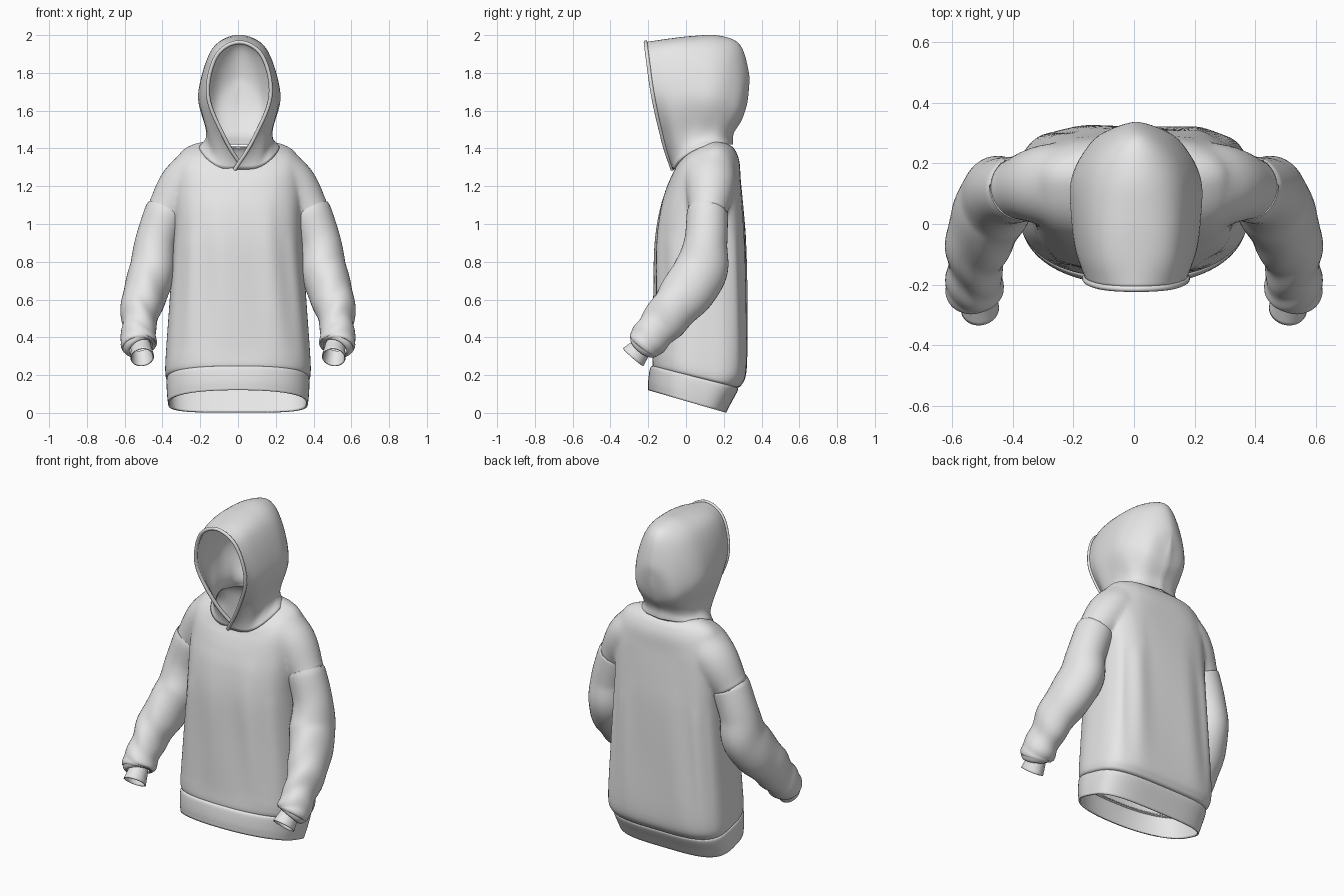
import bpy, bmesh, math
from mathutils import Vector

if "Cube" in bpy.data.objects:
    bpy.data.objects.remove(bpy.data.objects["Cube"], do_unlink=True)

# Single fabric colour
fabric = bpy.data.materials.new("light_grey_fabric")
fabric.use_nodes = True
grey = (.8, .8, .8, 1)
fabric.diffuse_color = grey
fabric.node_tree.nodes["Principled BSDF"].inputs["Base Color"].default_value = grey


def spline(keys, steps):
    """Smooth curve through keys of any dimension."""
    keys = [Vector(k) for k in keys]
    padded = [keys[0] * 2 - keys[1]] + keys + [keys[-1] * 2 - keys[-2]]
    out = []
    for a, b, c, d in zip(padded, padded[1:], padded[2:], padded[3:]):
        for i in range(steps):
            t = i / steps
            out.append(b + (c - a) * (t / 2)
                       + (a * 2 - b * 5 + c * 4 - d) * (t * t / 2)
                       + (b * 3 - a - c * 3 + d) * (t ** 3 / 2))
    return out + [keys[-1]]


def skin(rows, closed=True, capped=False):
    """Quads over rows of points, with optional end caps."""
    bm = bmesh.new()
    grid = [[bm.verts.new(p) for p in row] for row in rows]
    count = len(rows[0])
    for low, high in zip(grid, grid[1:]):
        for j in range(count if closed else count - 1):
            k = (j + 1) % count
            bm.faces.new((low[j], low[k], high[k], high[j]))
    if capped:
        bm.faces.new(grid[0])
        bm.faces.new(grid[-1])
    bmesh.ops.remove_doubles(bm, verts=bm.verts, dist=.0002)
    bmesh.ops.recalc_face_normals(bm, faces=bm.faces)
    return bm


def add_object(name, bm):
    mesh = bpy.data.meshes.new(name)
    bm.to_mesh(mesh)
    bm.free()
    mesh.materials.append(fabric)
    obj = bpy.data.objects.new(name, mesh)
    bpy.context.collection.objects.link(obj)
    return obj


def cloth(name, bm, thickness=.01):
    """Smooth shaded sheet with thickness."""
    obj = add_object(name, bm)
    bpy.ops.object.select_all(action="DESELECT")
    obj.select_set(True)
    bpy.context.view_layer.objects.active = obj
    bpy.ops.object.shade_smooth_by_angle(angle=math.radians(50))
    solid = obj.modifiers.new("thickness", "SOLIDIFY")
    solid.thickness = thickness
    solid.offset = -1


def torso_ring(key, fold=0, segments=96):
    """Level loop, flat across the back and rounded in front."""
    z, width, front, back, slope, saddle = key
    middle = (front + back) / 2 + .02
    flat = .54 + .4 * min(1, max(0, (z - 1.2) / .15))
    rounded = .76 + .15 * max(0, (.25 - z) / .2)
    ring = []
    for i in range(segments):
        a = math.tau * i / segments
        c, s = math.cos(a), math.sin(a)
        e = flat if s > 0 else rounded
        x = width * math.copysign(abs(c) ** e, c)
        depth = (back if s > 0 else front) - middle
        y = middle + depth * abs(s) ** e * (1 + fold * math.sin(11 * a + 2 * z))
        ring.append((x, y, z + slope * (y - .07) + saddle * (x / width) ** 2))
    return ring


def tube(keys, side, steps, wrinkle=0, segments=40):
    """Oval rings along a path; keys hold centre and two radii."""
    path = spline(keys, steps)
    rows = []
    for i, key in enumerate(path):
        ahead = path[min(i + 1, len(path) - 1)]
        behind = path[max(i - 1, 0)]
        tangent = (ahead - behind).to_3d().normalized()
        across = Vector((1, 0, 0))
        across = (across - tangent * tangent.x).normalized()
        depth = tangent.cross(across)
        t = i / (len(path) - 1)
        amount = wrinkle * math.exp(-((t - .6) / .2) ** 2)
        row = []
        for j in range(segments):
            a = math.tau * j / segments
            r = 1 + amount * math.sin(45 * t + 2 * math.cos(a) + math.sin(2 * a))
            p = (key.to_3d() + across * (key[3] * r * math.cos(a))
                 + depth * (key[4] * r * math.sin(a)))
            row.append((p.x * side, p.y, p.z))
        rows.append(row)
    return rows


# Torso: half width, front, back, tilt and shoulder lift at each height
body_keys = [
    (.18, .365, -.175, .265, -.25, 0),
    (.205, .383, -.178, .295, -.25, 0),
    (.3, .383, -.173, .322, -.25, 0),
    (.6, .362, -.168, .322, -.15, 0),
    (.9, .342, -.163, .315, 0, 0),
    (1.08, .34, -.14, .302, .05, 0),
    (1.2, .338, -.11, .29, .15, 0),
    (1.275, .33, -.085, .283, .25, .03),
    (1.32, .3, -.065, .265, .32, .045),
    (1.348, .24, -.052, .245, .35, .05),
    (1.355, .19, -.042, .232, .35, .055)]
body_rows = []
for key in spline(body_keys, 6):
    fade = math.sin(math.pi * min(1, max(0, key[0] - .2)))
    body_rows.append(torso_ring(key, .025 * fade))
torso = add_object("torso", skin(body_rows, capped=True))

# Dropped shoulders joined to the torso
shoulder_keys = [
    (.19, .13, 1.29, .08, .11),
    (.26, .13, 1.263, .115, .135),
    (.32, .128, 1.172, .122, .128),
    (.388, .115, 1.055, .101, .101)]
helpers = [torso]
for side in (1, -1):
    shoulder = add_object("shoulder", skin(tube(shoulder_keys, side, 6), capped=True))
    union = torso.modifiers.new("join", "BOOLEAN")
    union.operation = "UNION"
    union.solver = "EXACT"
    union.object = shoulder
    helpers.append(shoulder)
graph = bpy.context.evaluated_depsgraph_get()
joined = bpy.data.meshes.new_from_object(torso.evaluated_get(graph))
bm = bmesh.new()
bm.from_mesh(joined)
bpy.data.meshes.remove(joined)
for helper in helpers:
    bpy.data.objects.remove(helper, do_unlink=True)

# Open the neck, waist and arm ends, then soften the shoulder join
caps = [f for f in bm.faces if len(f.verts) > 20]
bmesh.ops.delete(bm, geom=caps, context="FACES")
soft = [v for v in bm.verts
        if abs(v.co.x) > .2 and v.co.z > .93 and not v.is_boundary]
for _ in range(10):
    bmesh.ops.smooth_vert(bm, verts=soft, factor=.5,
                          use_axis_x=True, use_axis_y=True, use_axis_z=True)
cloth("body", bm)

# Hem band
hem_keys = [
    (.042, .37, -.2, .212, -.29, 0),
    (.1, .376, -.2, .24, -.27, 0),
    (.172, .378, -.19, .275, -.25, 0),
    (.188, .368, -.176, .268, -.25, 0)]
cloth("hem_band", skin([torso_ring(k) for k in spline(hem_keys, 5)]))

# Sleeves and cuffs
sleeve_keys = [
    (.382, .115, 1.063, .092, .092),
    (.388, .113, 1.05, .1, .099),
    (.436, .104, .9, .1, .105),
    (.457, .072, .74, .112, .134),
    (.508, -.04, .58, .101, .12),
    (.524, -.14, .46, .08, .1),
    (.526, -.205, .38, .086, .09),
    (.524, -.222, .358, .08, .08),
    (.52, -.23, .348, .06, .063)]
cuff_keys = [
    (.517, -.225, .36, .053, .055),
    (.512, -.245, .335, .056, .06),
    (.507, -.28, .295, .063, .072)]
for side, label in ((1, "left"), (-1, "right")):
    cloth(label + "_sleeve", skin(tube(sleeve_keys, side, 8, .045)))
    cloth(label + "_cuff", skin(tube(cuff_keys, side, 5)), .006)

# Hood: half arches from the neckline up to the crown seam, front to back
arches = [
    [(-.025, -.06, 1.288), (.075, -.122, 1.45), (.166, -.175, 1.68), (.122, -.205, 1.89), (0, -.214, 1.963)],
    [(.09, -.06, 1.295), (.152, -.06, 1.46), (.2, -.085, 1.68), (.135, -.11, 1.92), (0, -.1, 1.98)],
    [(.172, -.03, 1.345), (.175, .03, 1.49), (.215, .04, 1.69), (.142, .02, 1.93), (0, .03, 1.995)],
    [(.213, .07, 1.405), (.172, .11, 1.485), (.215, .14, 1.68), (.135, .16, 1.92), (0, .17, 1.998)],
    [(.185, .17, 1.415), (.155, .18, 1.48), (.18, .225, 1.66), (.11, .255, 1.87), (0, .285, 1.95)],
    [(.11, .225, 1.42), (.1, .23, 1.48), (.12, .285, 1.6), (.085, .312, 1.73), (0, .333, 1.8)],
    [(0, .25, 1.42), (0, .253, 1.48), (0, .295, 1.55), (0, .322, 1.63), (0, .332, 1.7)]]
columns = []
for arch in arches:
    other = [(-x, y, z) for x, y, z in reversed(arch[:-1])]
    columns.append(spline(arch + other, 8))
hood_rows = [spline(line, 6) for line in zip(*columns)]
# The left flap laps over the right at the throat
last = len(hood_rows) - 1
for j, row in enumerate(hood_rows):
    side = 1 if j < last / 2 else -1
    for k, p in enumerate(row):
        p.x += .007
        p.y -= .012 * side * max(0, 1 - min(j, last - j) / 9) * max(0, 1 - k / 8)
cloth("hood", skin(hood_rows, closed=False), .012)

# Rolled edge of the hood opening
curve = bpy.data.curves.new("hood_rim", "CURVE")
curve.dimensions = "3D"
curve.bevel_depth = .01
curve.bevel_resolution = 3
curve.use_fill_caps = True
strand = curve.splines.new("POLY")
strand.points.add(last)
for point, row in zip(strand.points, hood_rows):
    point.co = (*row[0], 1)
strand.use_smooth = True
curve.materials.append(fabric)
bpy.context.collection.objects.link(bpy.data.objects.new("hood_rim", curve))
